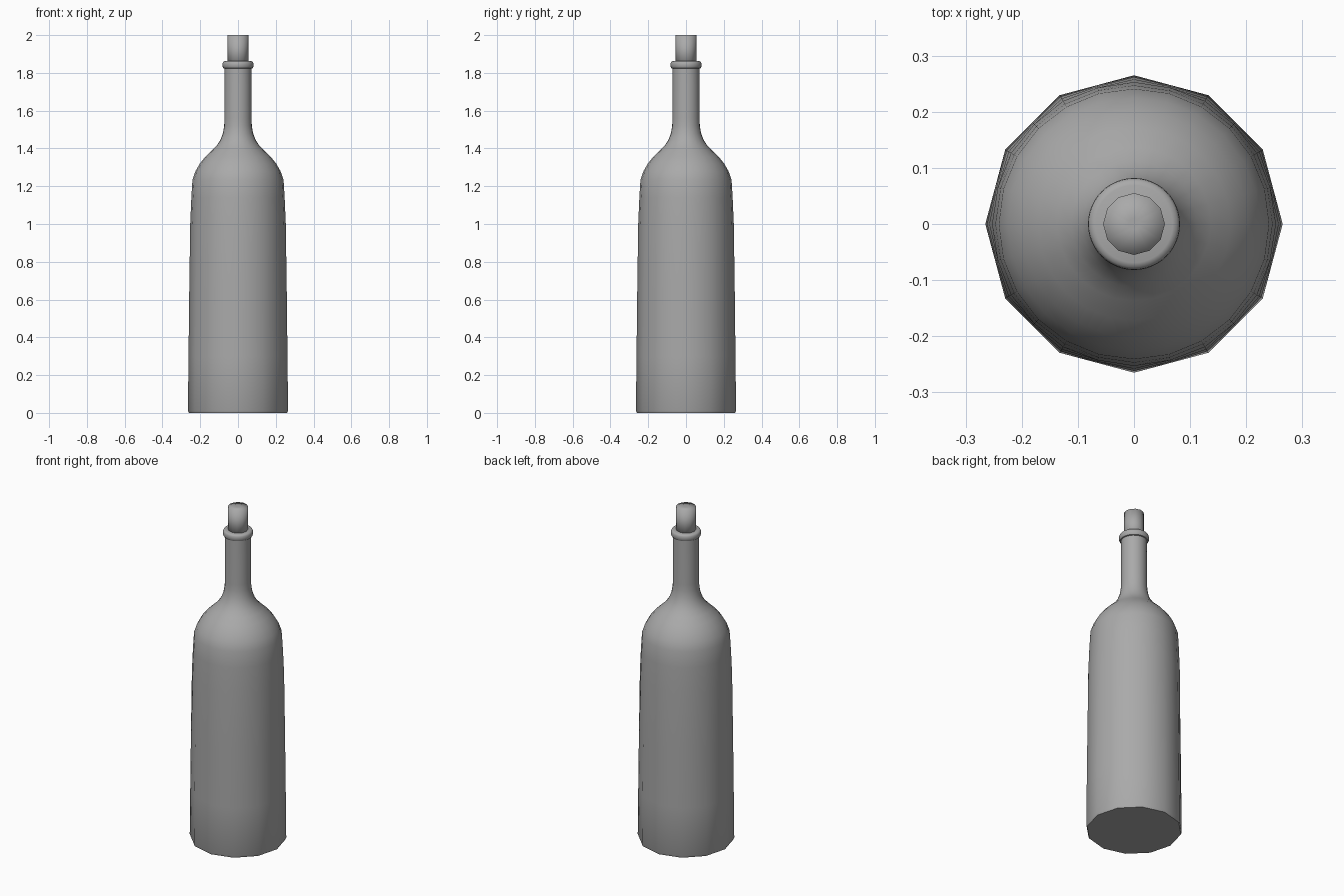
import bpy, bmesh, math

cube = bpy.data.objects.get("Cube")
if cube:
    bpy.data.objects.remove(cube, do_unlink=True)

SHADE = (0.4, 0.4, 0.4, 1)
grey = bpy.data.materials.new("mid grey")
grey.use_nodes = True
grey.diffuse_color = SHADE
grey.node_tree.nodes["Principled BSDF"].inputs["Base Color"].default_value = SHADE


def lathe(name, profile, segments, smooth_angle=40):
    """Profile rows: radius, height, how strongly the ring is twelve-sided."""
    bm = bmesh.new()
    rings = []
    side = math.radians(30)
    for radius, z, facet in profile:
        ring = []
        for i in range(segments):
            a = math.tau * i / segments
            flat = math.cos(side / 2) / math.cos(a % side - side / 2)
            r = radius * (1 + facet * (flat - 1))
            ring.append(bm.verts.new((r * math.cos(a), r * math.sin(a), z)))
        rings.append(ring)
    for low, high in zip(rings, rings[1:]):
        for i in range(segments):
            j = (i + 1) % segments
            bm.faces.new((low[i], low[j], high[j], high[i]))
    bm.faces.new(rings[0][::-1])
    bm.faces.new(rings[-1])
    mesh = bpy.data.meshes.new(name)
    bm.to_mesh(mesh)
    bm.free()
    mesh.materials.append(grey)
    obj = bpy.data.objects.new(name, mesh)
    bpy.context.collection.objects.link(obj)
    bpy.ops.object.select_all(action="DESELECT")
    obj.select_set(True)
    bpy.context.view_layer.objects.active = obj
    bpy.ops.object.shade_smooth_by_angle(angle=math.radians(smooth_angle))


# Body: twelve-sided foot blending into a round shoulder and neck
body = [(0.26, 0, 1), (0.265, 0.012, 1), (0.262, 0.3, 0.8), (0.258, 0.65, 0.5),
        (0.253, 1.0, 0.2), (0.247, 1.14, 0.1), (0.241, 1.235, 0)]
shoulder = [(0.225, 1.28), (0.202, 1.32), (0.172, 1.357), (0.137, 1.39),
            (0.112, 1.416), (0.093, 1.446), (0.08, 1.48), (0.073, 1.52), (0.072, 1.56)]
neck = [(0.071, 1.83)]
lathe("bottle", body + [(r, z, 0) for r, z in shoulder + neck], 24)

# Lip: rounded collar at the mouth
lip = [(0.068, 1.822), (0.077, 1.825), (0.081, 1.832), (0.082, 1.843),
       (0.081, 1.853), (0.077, 1.86), (0.069, 1.863)]
lathe("lip_ring", [(r, z, 0) for r, z in lip], 48)

# Stopper: twelve-sided plug, shaded softly over its top edge
lathe("cork", [(0.055, 1.83, 0), (0.055, 2, 0), (0.01, 2, 0)], 12, 100)
